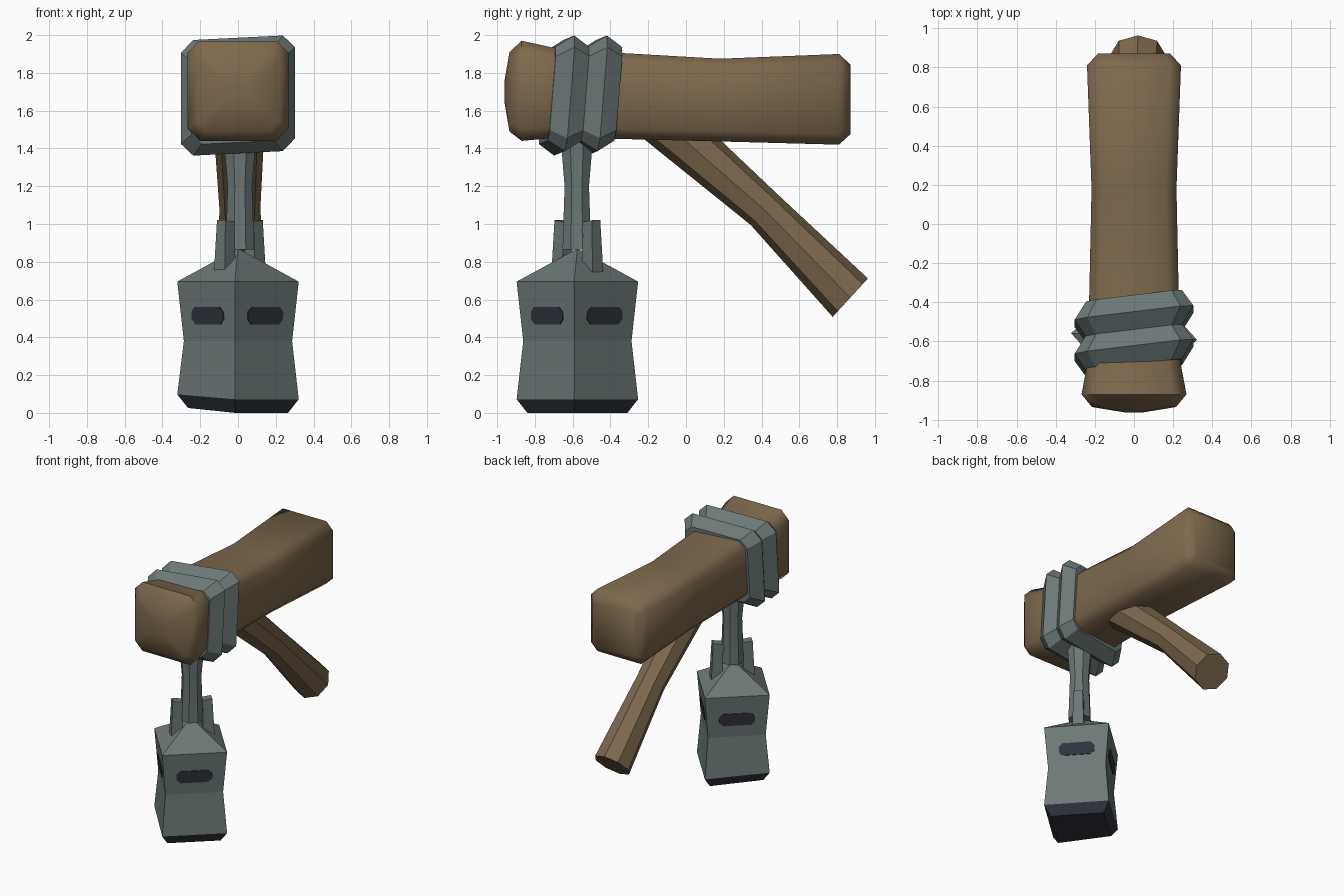
import bpy, bmesh, math
from mathutils import Matrix, Vector

if "Cube" in bpy.data.objects:
    bpy.data.objects.remove(bpy.data.objects["Cube"])


def material(name, rgb):
    m = bpy.data.materials.new(name)
    m.diffuse_color = (*rgb, 1)
    m.use_nodes = True
    m.node_tree.nodes["Principled BSDF"].inputs["Base Color"].default_value = m.diffuse_color
    return m


WOOD = material("brown wood", (0.205, 0.139, 0.073))
IRON = material("grey iron", (0.148, 0.188, 0.184))
DARK = material("dark slate", (0.028, 0.033, 0.045))


def loft(name, rings, mats, smooth=None, caps=True, closed=False):
    """Bridge equal-length rings of points into one mesh object."""
    bm = bmesh.new()
    vs = [[bm.verts.new(p) for p in r] for r in rings]
    n = len(vs[0])
    pairs = list(zip(vs, vs[1:])) + ([(vs[-1], vs[0])] if closed else [])
    for a, b in pairs:
        if len(a) == len(b):
            for i in range(n):
                j = (i + 1) % n
                bm.faces.new((a[i], a[j], b[j], b[i]))
    if caps and not closed:
        bm.faces.new(vs[0])
        bm.faces.new(vs[-1])
    bmesh.ops.remove_doubles(bm, verts=bm.verts, dist=0.0005)
    bmesh.ops.recalc_face_normals(bm, faces=bm.faces)
    me = bpy.data.meshes.new(name)
    bm.to_mesh(me)
    bm.free()
    for m in mats:
        me.materials.append(m)
    ob = bpy.data.objects.new(name, me)
    bpy.context.collection.objects.link(ob)
    if smooth:
        bpy.ops.object.select_all(action='DESELECT')
        ob.select_set(True)
        bpy.context.view_layer.objects.active = ob
        bpy.ops.object.shade_smooth_by_angle(angle=math.radians(smooth))
    return ob


def octo(hx, hz, c):
    """Rectangle with cut corners, as 2D points."""
    return [(hx, -hz + c), (hx, hz - c), (hx - c, hz), (c - hx, hz),
            (-hx, hz - c), (-hx, c - hz), (c - hx, -hz), (hx - c, -hz)]


# Main beam: y, half width, bottom, top, corner cut
beam = [(-0.962, 0.05, 1.65, 1.75, 0.02), (-0.935, 0.215, 1.49, 1.91, 0.05),
        (-0.87, 0.268, 1.44, 1.97, 0.065), (-0.71, 0.238, 1.455, 1.935, 0.06),
        (-0.34, 0.228, 1.45, 1.905, 0.055), (0.18, 0.217, 1.437, 1.875, 0.055),
        (0.81, 0.24, 1.42, 1.90, 0.055), (0.87, 0.185, 1.475, 1.845, 0.03)]
loft("main_beam", [[(x, y, (lo + hi) / 2 + z) for x, z in octo(h, (hi - lo) / 2, c)]
                   for y, h, lo, hi, c in beam], [WOOD], 50)

# Diagonal brace, eight sided, narrower in the middle
d = Vector((0, 0.74, -0.68)).normalized()
up = Vector((0, 0.68, 0.74)).normalized()
brace = []
for (y, z), r, cx in (((-0.14, 1.56), 0.138, 0.005), ((0.415, 1.075), 0.108, 0.01), ((0.87, 0.61), 0.138, 0.02)):
    ring = []
    for k in range(8):
        a = math.tau * k / 8
        ring.append(Vector((cx, y, z)) + Vector((1, 0, 0)) * r * math.cos(a) + up * r * math.sin(a))
    brace.append(ring)
loft("diagonal_brace", brace, [WOOD], 35)

# Two skewed iron bands with a pointed profile
for i, yc in enumerate((-0.645, -0.472)):
    rings = []
    for h, dy in ((0.19, -0.09), (0.245, -0.09), (0.303, 0), (0.245, 0.09), (0.19, 0.09)):
        c = 0.065 * h / 0.3
        rings.append([(x, yc + dy + 0.12 * x + 0.08 * z, 1.68 + z + 0.05 * x)
                      for x, z in octo(h, h + 0.003, c)])
    loft(f"iron_band_{i + 1}", rings, [IRON], 30, closed=True)

CY = -0.575  # lantern axis
TWIST = math.radians(-3)

# Hanging post
loft("hanging_post", [[(0.01 + r * math.cos(math.tau * (k + .5) / 8),
                        CY - 0.003 + r * math.sin(math.tau * (k + .5) / 8), z) for k in range(8)]
                      for z, r in ((0.865, 0.082), (1.2, 0.07), (1.48, 0.095))], [IRON], 30)

# Lantern body: four sided, waisted, with pyramid roof
body = []
for z, r in ((0.005, 0.265), (0.072, 0.322), (0.38, 0.287), (0.695, 0.322), (0.87, 0.0)):
    ring = []
    for k in range(4):
        a = TWIST + k * math.pi / 2
        lift = 0.026 if k == 2 and z < 0.1 else 0
        ring.append((r * math.cos(a), CY + r * math.sin(a), z - (0.005 if z < 0.01 else 0) + lift))
    body.append(ring)
bm_safe = [r for r in body[:-1]] + [[(0.0, CY, 0.87 + 0.0 * k) for k in range(4)]]
bm_safe[-1] = [(0.004 * math.cos(TWIST + k * math.pi / 2),
                CY + 0.004 * math.sin(TWIST + k * math.pi / 2), 0.868) for k in range(4)]
lantern = loft("lantern_body", bm_safe, [IRON, DARK])
for f in lantern.data.polygons:
    if f.center.z < 0.1:
        f.material_index = 1  # dark base

# Window plates on the four faces
tilt = math.atan2((0.322 - 0.287) * 0.7071, 0.315)
for k in range(4):
    a = TWIST + math.pi / 4 + k * math.pi / 2
    m = (Matrix.Translation((0, CY, 0.515)) @ Matrix.Rotation(a, 4, 'Z')
         @ Matrix.Translation((0.302 * 0.7071, 0, 0)) @ Matrix.Rotation(tilt, 4, 'Y'))
    loft(f"window_{k + 1}", [[m @ Vector((x, u, v)) for u, v in octo(0.125, 0.047, 0.027)]
                             for x in (-0.004, 0.005)], [DARK])

# Bail: two legs on opposite sides of the post, hooked in at the top
for i, s in enumerate((0, math.pi)):
    m = Matrix.Translation((0.01, CY, 0)) @ Matrix.Rotation(math.pi / 4 + s, 4, 'Z')
    prof = [(0.155, 0.72), (0.14, 1.02), (0.03, 1.005), (0.03, 0.955), (0.075, 0.95), (0.07, 0.74)]
    loft(f"bail_leg_{i + 1}", [[m @ Vector((r, t * (1.25 - (z - 0.72)), z)) for r, z in prof]
                               for t in (-0.033, 0.033)], [IRON])
